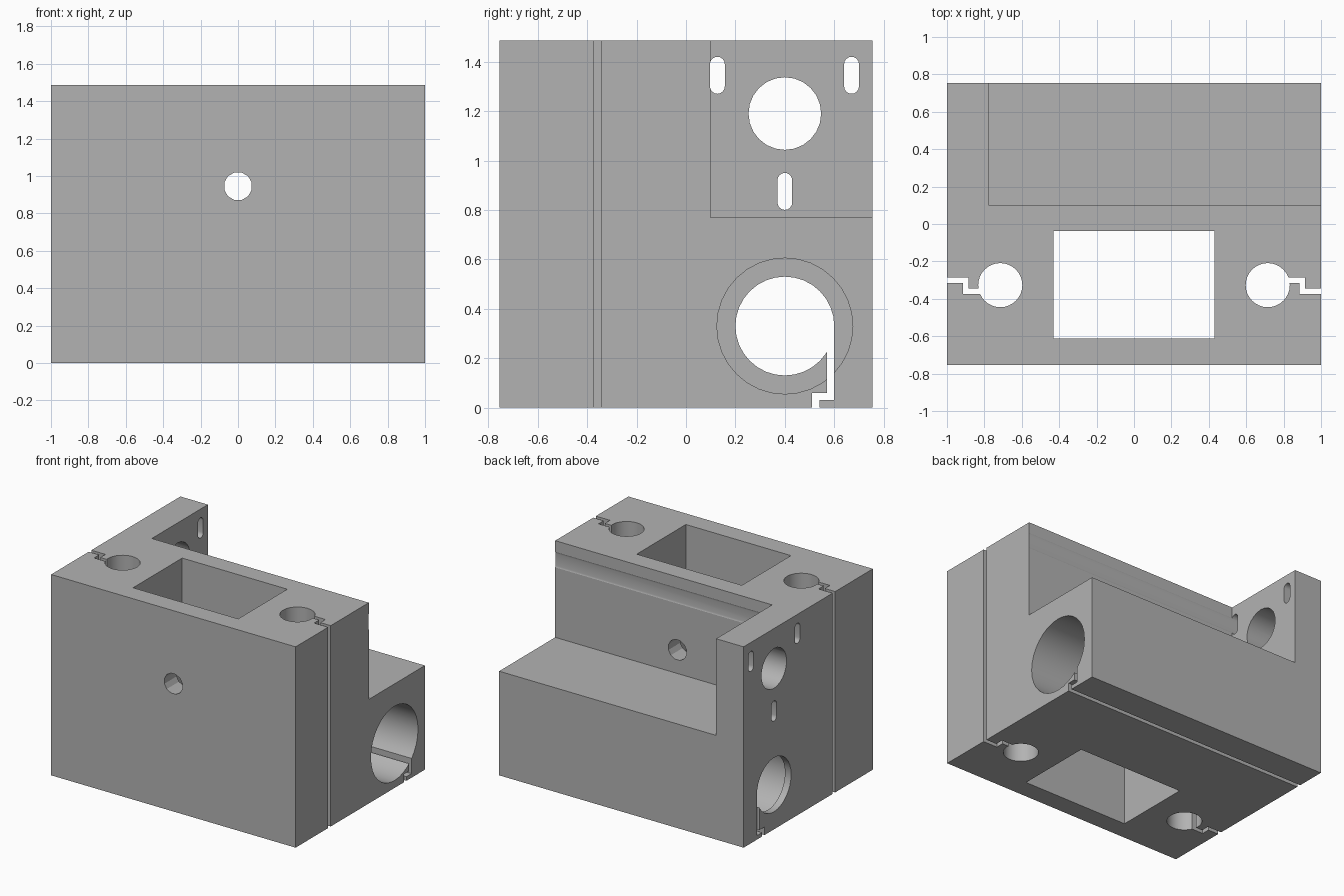
import bpy, bmesh, math
from math import cos, sin, pi

cube = bpy.data.objects.get("Cube")
if cube:
    bpy.data.objects.remove(cube, do_unlink=True)

grey = bpy.data.materials.new("plain_grey")
grey.use_nodes = True
grey.diffuse_color = (0.45, 0.45, 0.45, 1)
grey.node_tree.nodes["Principled BSDF"].inputs["Base Color"].default_value = (0.45, 0.45, 0.45, 1)

PLACE = {"X": lambda u, v, d: (d, u, v),
         "Y": lambda u, v, d: (u, d, v),
         "Z": lambda u, v, d: (u, v, d)}


def prism(name, profile, axis, lo, hi):
    """Extrude a closed profile along an axis."""
    bm = bmesh.new()
    face = bm.faces.new([bm.verts.new(PLACE[axis](u, v, lo)) for u, v in profile])
    moved = bmesh.ops.extrude_face_region(bm, geom=[face])["geom"]
    bmesh.ops.translate(bm, vec=PLACE[axis](0, 0, hi - lo),
                        verts=[g for g in moved if isinstance(g, bmesh.types.BMVert)])
    bmesh.ops.recalc_face_normals(bm, faces=bm.faces)
    mesh = bpy.data.meshes.new(name)
    bm.to_mesh(mesh)
    bm.free()
    mesh.materials.append(grey)
    obj = bpy.data.objects.new(name, mesh)
    bpy.context.collection.objects.link(obj)
    return obj


def rect(u0, u1, v0, v1):
    return [(u0, v0), (u1, v0), (u1, v1), (u0, v1)]


def circle(u, v, r, n=32, turn=0.0):
    return [(u + r * cos(turn + 2 * pi * i / n), v + r * sin(turn + 2 * pi * i / n))
            for i in range(n)]


def slot(u, v, r, half, n=8):
    """Upright slot with round ends; half is the distance to each end centre."""
    return [(u + r * cos(pi * (i + s * n) / n), v + (half, -half)[s] + r * sin(pi * (i + s * n) / n))
            for s in (0, 1) for i in range(n + 1)]


def cut(body, cutter):
    cutter.hide_render = True
    mod = body.modifiers.new(cutter.name, "BOOLEAN")
    mod.operation = "DIFFERENCE"
    mod.solver = "EXACT"
    mod.object = cutter
    bpy.context.view_layer.objects.active = body
    bpy.ops.object.modifier_apply(modifier=mod.name)
    bpy.data.objects.remove(cutter, do_unlink=True)


W, D, H = 1.0, 0.755, 1.485
END = W + 0.1

# Solid carriage block
body = prism("carriage_block", rect(-W, W, -D, D), "Z", 0, H)

# Back step, leaving the upright flange at one end
cut(body, prism("back_step", rect(0.1, 1, 0.77, 2), "X", -0.775, END))

# Rectangular pocket and the two rod holes
cut(body, prism("pocket", rect(-0.43, 0.43, -0.612, -0.038), "Z", -0.1, H + 0.1))
for side in (-1, 1):
    cut(body, prism("rod_hole", circle(side * 0.715, -0.327, 0.118), "Z", -0.1, H + 0.1))

# Stepped clamp slits beside the rod holes, turned half round for the other end
slit = [(0.75, -0.285), (0.915, -0.285), (0.915, -0.345), (END, -0.345),
        (END, -0.375), (0.885, -0.375), (0.885, -0.315), (0.75, -0.315)]
for s in (1, -1):
    path = [(s * x, -0.33 + s * (y + 0.33)) for x, y in slit]
    cut(body, prism("clamp_slit", path, "Z", -0.1, H + 0.1))

# Long bore with a thin lip at the flange end
cut(body, prism("long_bore", circle(0.4, 0.33, 0.275), "X", -0.95, END))
cut(body, prism("lip_hole", circle(0.4, 0.33, 0.2), "X", -END, -0.9))

# Stepped slit below the bore
cut(body, prism("bore_slit", [(0.57, 0.33), (0.6, 0.33), (0.6, 0.03), (0.54, 0.03),
                              (0.54, -0.1), (0.51, -0.1), (0.51, 0.06), (0.57, 0.06)],
                "X", -END, END))

# Flange opening and fixing slots
cut(body, prism("flange_hole", circle(0.4, 1.19, 0.147, 24), "X", -END, -0.7))
for y, z in ((0.127, 1.345), (0.67, 1.345), (0.4, 0.875)):
    cut(body, prism("fixing_slot", slot(y, z, 0.03, 0.045), "X", -END, END if z > 1 else -0.7))

# Cross hole through the front and back walls
cut(body, prism("cross_hole", circle(0, 0.945, 0.076, 12, pi / 12), "Y", -D - 0.1, 0.3))

bpy.ops.object.select_all(action="DESELECT")
body.select_set(True)
bpy.context.view_layer.objects.active = body
bpy.ops.object.shade_smooth_by_angle(angle=math.radians(25))
